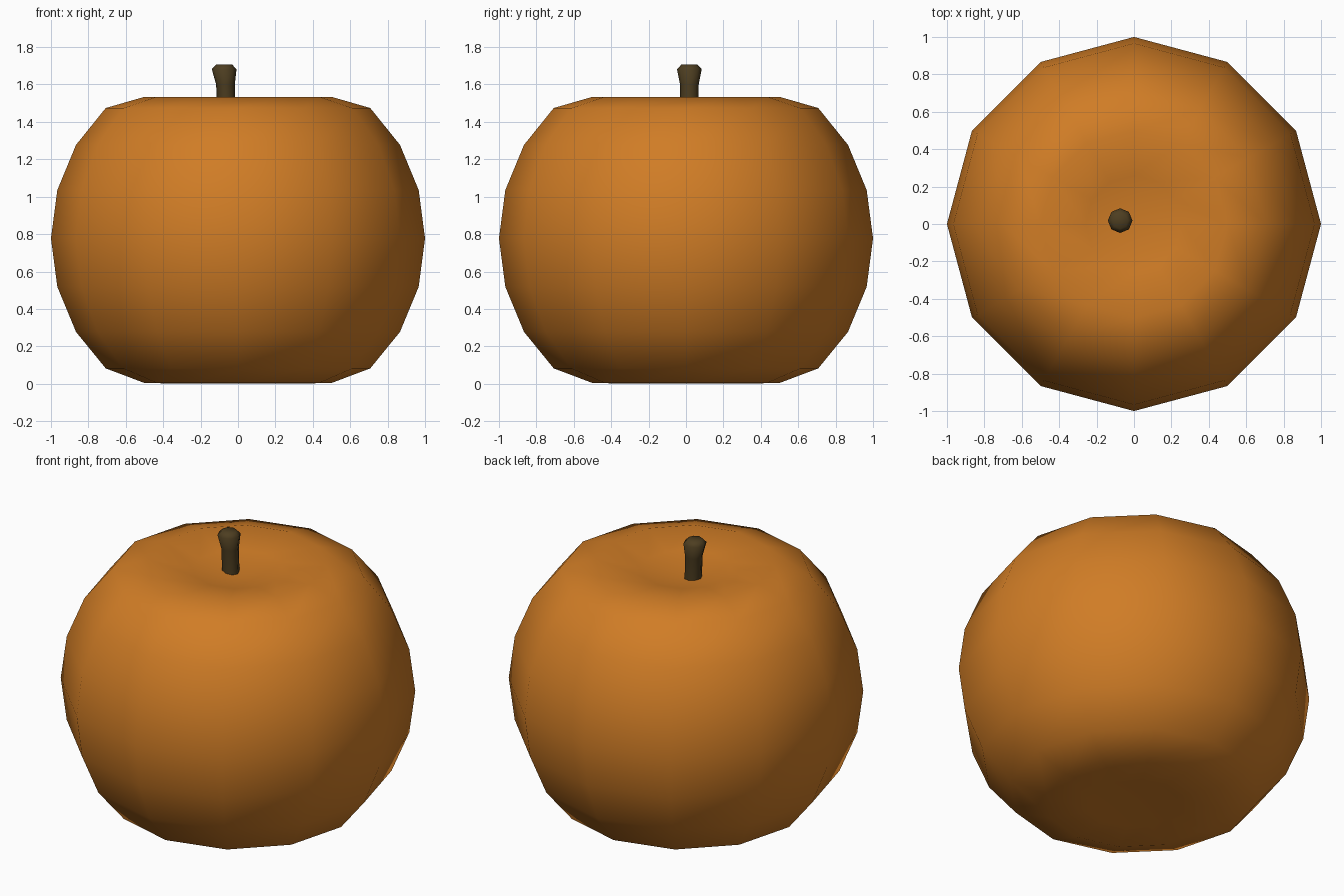
import bpy
import bmesh
from math import cos, sin, tau, radians

cube = bpy.data.objects.get("Cube")
if cube:
    bpy.data.objects.remove(cube, do_unlink=True)


def make_material(name, rgb):
    mat = bpy.data.materials.new(name)
    mat.use_nodes = True
    colour = (*rgb, 1)
    mat.diffuse_color = colour
    bsdf = mat.node_tree.nodes["Principled BSDF"]
    bsdf.inputs["Base Color"].default_value = colour
    bsdf.inputs["Roughness"].default_value = 0.8
    return mat


def lathe(name, rings, sides, mat):
    """Skin rings of (x, y, z, radius) from bottom to top; radius 0 is a pole."""
    bm = bmesh.new()
    loops = []
    for x, y, z, r in rings:
        count = sides if r else 1
        loops.append([bm.verts.new((x + r * cos(tau * i / sides),
                                    y + r * sin(tau * i / sides), z))
                      for i in range(count)])
    for low, high in zip(loops, loops[1:]):
        for i in range(sides):
            j = (i + 1) % sides
            corners = [low[i % len(low)], low[j % len(low)],
                       high[j % len(high)], high[i % len(high)]]
            bm.faces.new(list(dict.fromkeys(corners)))
    bmesh.ops.recalc_face_normals(bm, faces=bm.faces)
    mesh = bpy.data.meshes.new(name)
    bm.to_mesh(mesh)
    bm.free()
    mesh.materials.append(mat)
    obj = bpy.data.objects.new(name, mesh)
    bpy.context.collection.objects.link(obj)
    bpy.ops.object.select_all(action="DESELECT")
    obj.select_set(True)
    bpy.context.view_layer.objects.active = obj
    bpy.ops.object.shade_smooth()
    return obj


orange = make_material("orange skin", (0.63, 0.203, 0.019))
brown = make_material("dark brown stem", (0.075, 0.048, 0.015))

# Fruit body: a twelve-ring sphere whose ends are pressed inwards
centre = 0.777
pressed = {-90: 0.03, -75: 0.0, -60: 0.004, -45: 0.082,
           45: 1.474, 60: 1.534, 75: 1.49, 90: 1.45}
body_rings = []
for angle in range(-90, 91, 15):
    a = radians(angle)
    radius = 0 if abs(angle) == 90 else cos(a)
    body_rings.append((0, 0, pressed.get(angle, centre + sin(a)), radius))
lathe("fruit_body", body_rings, 12, orange)

# Stem: slightly leaning, flared near the top with a bevelled tip
stem_rings = [(-0.06, 0.017, 1.42, 0), (-0.06, 0.017, 1.42, 0.049),
              (-0.067, 0.018, 1.60, 0.05), (-0.074, 0.018, 1.682, 0.066),
              (-0.074, 0.018, 1.706, 0.043), (-0.074, 0.018, 1.706, 0)]
lathe("stem", stem_rings, 8, brown)
bpy.ops.object.shade_smooth_by_angle(angle=radians(60))
